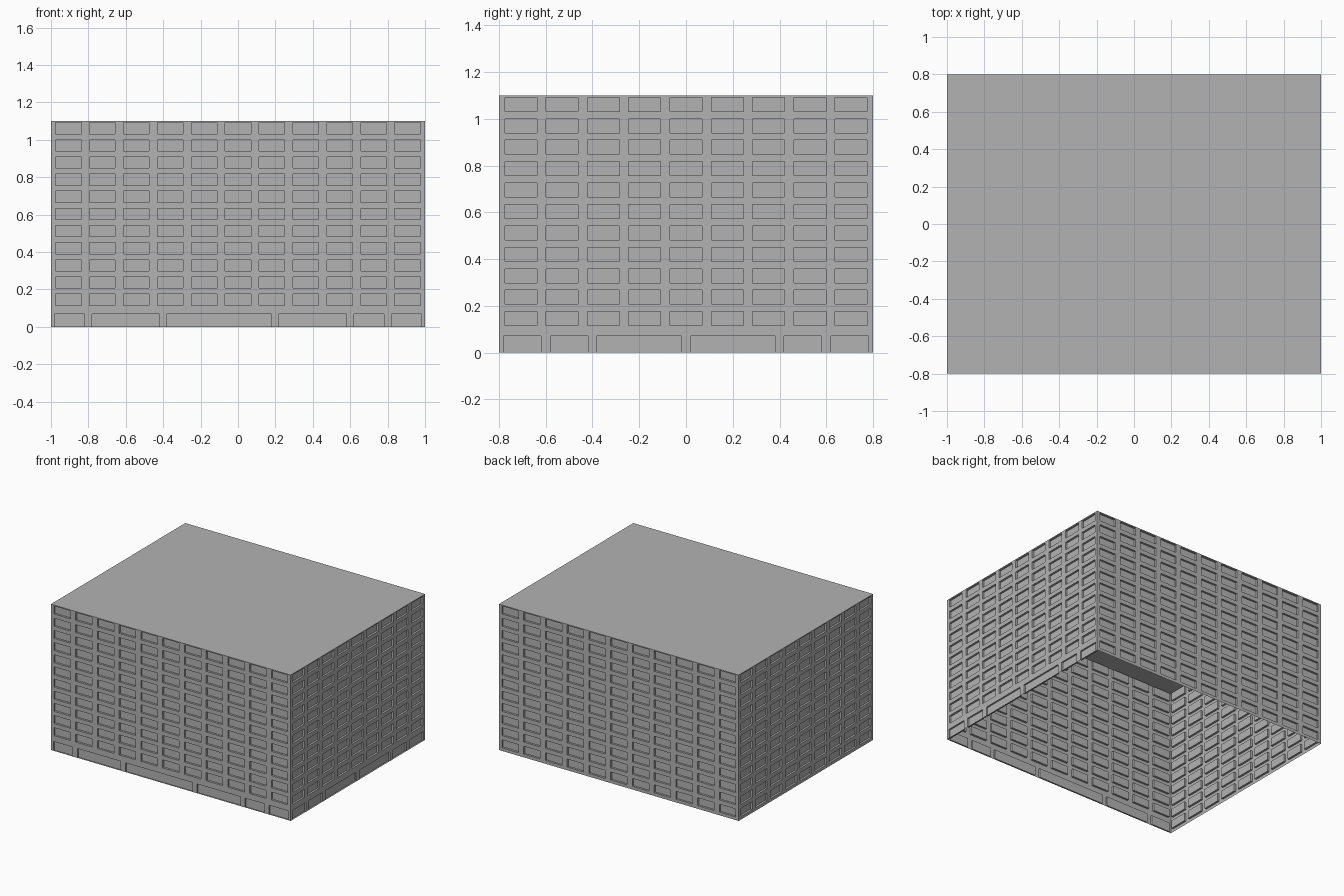
import bpy, bmesh, math
from mathutils import Matrix

cube = bpy.data.objects.get("Cube")
if cube:
    bpy.data.objects.remove(cube)

WIDTH, DEPTH, HEIGHT = 2.0, 1.6, 1.1
FLOOR = HEIGHT / 12
SILL, PANE_H, PANE_W, EDGE = 0.0235, 0.06, 0.137, 0.025

grey = bpy.data.materials.new("concrete grey")
grey.use_nodes = True
colour = (0.45, 0.45, 0.45, 1)
grey.diffuse_color = colour
grey.node_tree.nodes["Principled BSDF"].inputs["Base Color"].default_value = colour


def finish(name, bm):
    mesh = bpy.data.meshes.new(name)
    bm.to_mesh(mesh)
    bm.free()
    mesh.materials.append(grey)
    obj = bpy.data.objects.new(name, mesh)
    bpy.context.collection.objects.link(obj)
    return obj


def panel_band(bm, spans, half, bottom, top, z0, z1, depth):
    """One storey of wall: alternating piers and recessed panels."""
    us = [-half] + [u for span in spans for u in span] + [half]
    zs = sorted({bottom, z0, z1, top})
    grid = [[bm.verts.new((u, 0, z)) for u in us] for z in zs]
    recessed = []
    for j in range(len(zs) - 1):
        for i in range(len(us) - 1):
            face = bm.faces.new((grid[j][i], grid[j][i + 1],
                                 grid[j + 1][i + 1], grid[j + 1][i]))
            if i % 2 and zs[j] == z0:
                recessed.append(face)
    bm.normal_update()
    bmesh.ops.inset_individual(bm, faces=recessed, thickness=0, depth=-depth,
                               use_even_offset=False)


def wall(name, length, offset, turns, columns, shopfronts=None):
    bm = bmesh.new()
    half = length / 2
    pitch = (length - 2 * EDGE - PANE_W) / (columns - 1)
    starts = [-half + EDGE + k * pitch for k in range(columns)]
    windows = [(u, u + PANE_W) for u in starts]
    # Ground storey with wide shopfronts of uneven width
    if shopfronts:
        unit, u, bays = length / sum(shopfronts), -half, []
        for cells in shopfronts:
            bays.append((u + 0.02, u + cells * unit - 0.02))
            u += cells * unit
        panel_band(bm, bays, half, 0, FLOOR, 0, 0.07, 0.012)
    # Window storeys
    for k in range(1 if shopfronts else 0, 12):
        z = k * FLOOR
        panel_band(bm, windows, half, z, z + FLOOR,
                   z + SILL, z + SILL + PANE_H, 0.015)
    bm.transform(Matrix.Rotation(turns * math.pi / 2, 4, "Z")
                 @ Matrix.Translation((0, -offset, 0)))
    bmesh.ops.remove_doubles(bm, verts=bm.verts, dist=0.0001)
    finish(name, bm)


# Four walls, each turned a quarter further round
wall("front_wall", WIDTH, DEPTH / 2, 0, 11, (1, 2, 3, 2, 1, 1))
wall("right_wall", DEPTH, WIDTH / 2, 1, 9, (1, 1, 2, 2, 1, 1))
wall("back_wall", WIDTH, DEPTH / 2, 2, 11)
wall("left_wall", DEPTH, WIDTH / 2, 3, 9)

# Flat roof; the underside stays open
bm = bmesh.new()
bmesh.ops.create_grid(bm, x_segments=1, y_segments=1, size=1)
bm.transform(Matrix.Translation((0, 0, HEIGHT))
             @ Matrix.Diagonal((WIDTH / 2, DEPTH / 2, 1, 1)))
finish("roof", bm)
